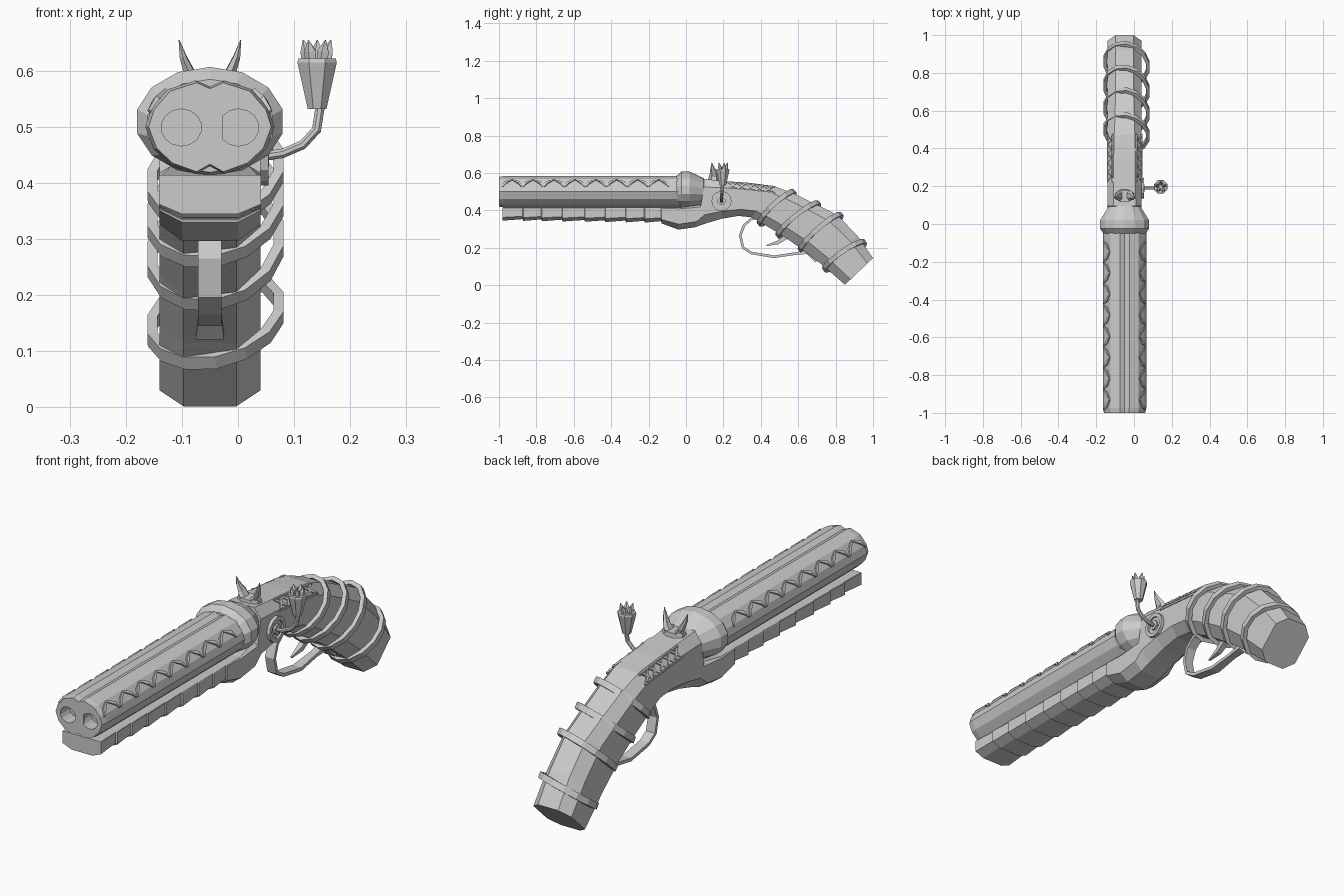
import bpy, bmesh
from math import sin, cos, pi, sqrt
from mathutils import Vector as V

if "Cube" in bpy.data.objects:
    bpy.data.objects.remove(bpy.data.objects["Cube"])

CX = -0.05  # gun centre line


def finish(bm, name):
    bmesh.ops.recalc_face_normals(bm, faces=bm.faces)
    me = bpy.data.meshes.new(name)
    bm.to_mesh(me)
    bm.free()
    ob = bpy.data.objects.new(name, me)
    bpy.context.collection.objects.link(ob)
    return ob


def loft(bm, rings, closed=False):
    vs = [[bm.verts.new(p) for p in r] for r in rings]
    n = len(vs[0])
    pairs = list(zip(vs, vs[1:])) + ([(vs[-1], vs[0])] if closed else [])
    for a, b in pairs:
        for i in range(n):
            j = (i + 1) % n
            bm.faces.new((a[i], a[j], b[j], b[i]))
    if not closed:
        bm.faces.new(vs[0])
        bm.faces.new(vs[-1])


def tube(bm, path, sizes, ref=(1, 0, 0), sides=4, closed=False):
    """Sweep a polygon along a path; sizes are half-extents along ref and across it."""
    path = [V(p) for p in path]
    n = len(path)
    if isinstance(sizes, tuple):
        sizes = [sizes] * n
    k = sqrt(2) if sides == 4 else 1
    rings = []
    for i, p in enumerate(path):
        a = path[(i - 1) % n] if closed or i else p
        b = path[(i + 1) % n] if closed or i < n - 1 else p
        t = (b - a).normalized()
        u = V(ref)
        u = (u - u.dot(t) * t).normalized()
        w = t.cross(u)
        rings.append([p + u * k * sizes[i][0] * cos(2 * pi * (j + .5) / sides)
                      + w * k * sizes[i][1] * sin(2 * pi * (j + .5) / sides) for j in range(sides)])
    loft(bm, rings, closed)


def ellipse(y, rx, rz, zc, n, x=CX):
    return [V((x + rx * cos(2 * pi * (i + .5) / n), y, zc + rz * sin(2 * pi * (i + .5) / n))) for i in range(n)]


# Double barrel: two fused lobes with shallow bores
half = [(0, .572), (.025, .583), (.075, .567), (.105, .532), (.115, .5), (.1, .46), (.07, .432), (.025, .416), (0, .43)]
outline = half + [(-x, z) for x, z in half[-2:0:-1]]
bm = bmesh.new()
loft(bm, [[V((CX + x * s, y, .5 + (z - .5) * s)) for x, z in outline]
          for y, s in ((-1, .95), (-.975, 1), (0, 1))])
barrel = finish(bm, "barrel")
bm = bmesh.new()
for s in (-1, 1):
    loft(bm, [ellipse(y, .036, .033, .499, 14, CX + s * .051) for y in (-1.05, -.94)])
cutter = finish(bm, "bore_cutter")
cutter.hide_render = True
cutter.hide_set(True)
mod = barrel.modifiers.new("bores", 'BOOLEAN')
mod.object = cutter
mod.operation = 'DIFFERENCE'
mod.solver = 'EXACT'

# Muzzle ridges between the bores
bm = bmesh.new()
tube(bm, [(-.068, -.996, .57), (-.06, -.996, .53), (-.062, -.996, .49)], [(.002, .003), (.006, .004), (.002, .003)])
tube(bm, [(-.03, -.996, .568), (-.035, -.996, .5), (-.03, -.996, .43)], [(.002, .003), (.007, .004), (.003, .003)])
finish(bm, "muzzle_ridges")

# Breech collar
bm = bmesh.new()
loft(bm, [ellipse(*r, 14) for r in ((-.05, .114, .083, .502), (-.025, .133, .097, .51),
                                    (.02, .133, .097, .51), (.095, .085, .072, .5))])
finish(bm, "breech_collar")


# Stock: octagonal sections from fore-end to grip butt
def section(ty, tz, by, bz, w, wt, ct, wb, cb):
    top, bot = V((CX, ty, tz)), V((CX, by, bz))
    right = [(wt, 0), (w, ct), (w, 1 - cb), (wb, 1)]
    pts = right + [(-x, f) for x, f in reversed(right)]
    return [top.lerp(bot, f) + V((x, 0, 0)) for x, f in pts]


rings = []
steps = [-.98, -.87, -.77, -.66, -.54, -.43, -.32, -.22, -.13]
for i, (a, b) in enumerate(zip(steps, steps[1:])):  # stepped underside plates
    z = .35 - .0015 * i
    rings.append(section(a, .414, a, z - .005, .091, .089, .03, .05, .25))
    rings.append(section(b - .004, .414, b - .004, z + .003, .086, .085, .03, .046, .25))
body = [(-.13, .414, -.13, .33, .09, .088, .03, .05, .25),
        (-.04, .414, -.04, .297, .09, .085, .05, .05, .25),
        (.08, .43, .05, .31, .09, .07, .1, .05, .25),
        (.095, .568, .1, .328, .09, .06, .18, .05, .2),
        (.2, .557, .19, .355, .09, .058, .18, .05, .2),
        (.34, .547, .28, .37, .09, .058, .2, .05, .2),
        (.47, .53, .35, .363, .09, .055, .2, .047, .2),
        (.58, .488, .4, .335, .09, .05, .2, .047, .2),
        (.71, .425, .5, .275, .09, .048, .2, .047, .2),
        (.81, .375, .61, .2, .09, .047, .2, .047, .2),
        (.92, .26, .72, .115, .09, .047, .2, .047, .2),
        (1, .145, .85, .002, .09, .047, .2, .047, .2)]
rings += [section(*b) for b in body]
bm = bmesh.new()
loft(bm, rings)
finish(bm, "stock")

# Slanted bands wound round the grip
bm = bmesh.new()
for ty, tz, by, bz in ((.57, .492, .4, .335), (.70, .432, .5, .272), (.82, .37, .62, .195), (.945, .225, .75, .09)):
    c = V((-.04, (ty + by) / 2, (tz + bz) / 2))
    d = V((0, (ty - by) / 2, (tz - bz) / 2)) * 1.08
    n = V((0, d.z, -d.y)).normalized()
    loop = [c + V((.115 * cos(a), 0, 0)) + d * sin(a) - n * .025 * cos(a)
            for a in (2 * pi * (i + .5) / 14 for i in range(14))]
    tube(bm, loop, (.013, .009), n, closed=True)
finish(bm, "grip_bands")

# Trigger guard and trigger
bm = bmesh.new()
guard = [(.39, .36), (.35, .355), (.31, .32), (.29, .265), (.305, .2), (.35, .172),
         (.47, .152), (.58, .168), (.65, .178), (.7, .13)]
tube(bm, [(CX, y, z) for y, z in guard], [(.021, .007)] * 7 + [(.016, .007), (.02, .012), (.025, .012)])
finish(bm, "trigger_guard")
bm = bmesh.new()
tube(bm, [(CX, y, z) for y, z in ((.55, .3), (.53, .255), (.49, .228), (.43, .212))],
     [(.014, .016), (.013, .013), (.011, .01), (.004, .003)])
finish(bm, "trigger")

# Horned sight behind the collar
bm = bmesh.new()
loft(bm, [ellipse(0, .05, .03, 0, 8)] * 0 or
     [[V((CX + r * cos(a), .15 + .65 * r * sin(a), z)) for a in (2 * pi * (i + .5) / 8 for i in range(8))]
      for r, z in ((.055, .55), (.05, .578))])
for s in (-1, 1):
    tube(bm, [(CX + s * x, y, z) for x, y, z in ((.022, .15, .57), (.036, .15, .595), (.048, .142, .625), (.055, .138, .655))],
         [(.014, .03), (.011, .024), (.007, .012), (.001, .001)], sides=6)
finish(bm, "horned_sight")

# Side lever: pivot disc, ring, bent arm, flared tassel with points
bm = bmesh.new()
P = V((.04, .19, .45))
tube(bm, [P - V((.02, 0, 0)), P + V((.006, 0, 0))], (.05, .05), (0, 0, 1), 10)
tube(bm, [P + V((.006, .046 * cos(a), .046 * sin(a))) for a in (2 * pi * i / 12 for i in range(12))],
     (.008, .008), closed=True)
tube(bm, [P, P + V((.015, 0, 0))], (.022, .022), (0, 0, 1), 8)
finish(bm, "lever_pivot")
bm = bmesh.new()
tube(bm, [(.03, .19, .445), (.08, .19, .453), (.115, .19, .468), (.14, .192, .495), (.147, .195, .54)],
     (.009, .009), (0, 1, 0), 8)
finish(bm, "lever_arm")
bm = bmesh.new()
T = V((.141, .197, 0))
tube(bm, [T + V((0, 0, z)) for z in (.532, .615, .622)], [(.018, .018), (.038, .038), (.036, .036)], sides=8)
for i in range(5):
    a = 2 * pi * i / 5 + .3
    o = V((cos(a), sin(a), 0))
    tube(bm, [T + o * .016 + V((0, 0, .61)), T + o * .02 + V((0, 0, .635)), T + o * .026 + V((0, 0, .655))],
         [(.011, .011), (.011, .009), (.001, .001)], sides=5)
finish(bm, "lever_tassel")

# Raised fang ornament along both barrel flanks
bm = bmesh.new()
for s in (-1, 1):
    for i in range(8):
        yc = -.93 + .112 * i
        for e in (-1, 1):
            tube(bm, [(CX + s * .108, yc + e * .052, .528), (CX + s * .094, yc + e * .036, .547),
                      (CX + s * .079, yc, .565)], [(.003, .003), (.007, .007), (.003, .003)], (s, 0, .8))
finish(bm, "barrel_fangs")

# Crossed ornament on the upper shoulders of the stock
bm = bmesh.new()
for s in (-1, 1):
    for i in range(5):
        y0, y1 = .23 + .048 * i, .27 + .048 * i
        dz = -.005 * i
        for a, b in ((y0, y1), (y1, y0)):
            tube(bm, [(CX + s * .064, a, .548 + dz), (CX + s * .088, b, .518 + dz)], (.005, .005), (s, 0, .8))
    for x, z in ((.062, .55), (.09, .516)):
        tube(bm, [(CX + s * x, .22, z), (CX + s * x, .475, z - .024)], (.004, .004))
finish(bm, "stock_ornament")
